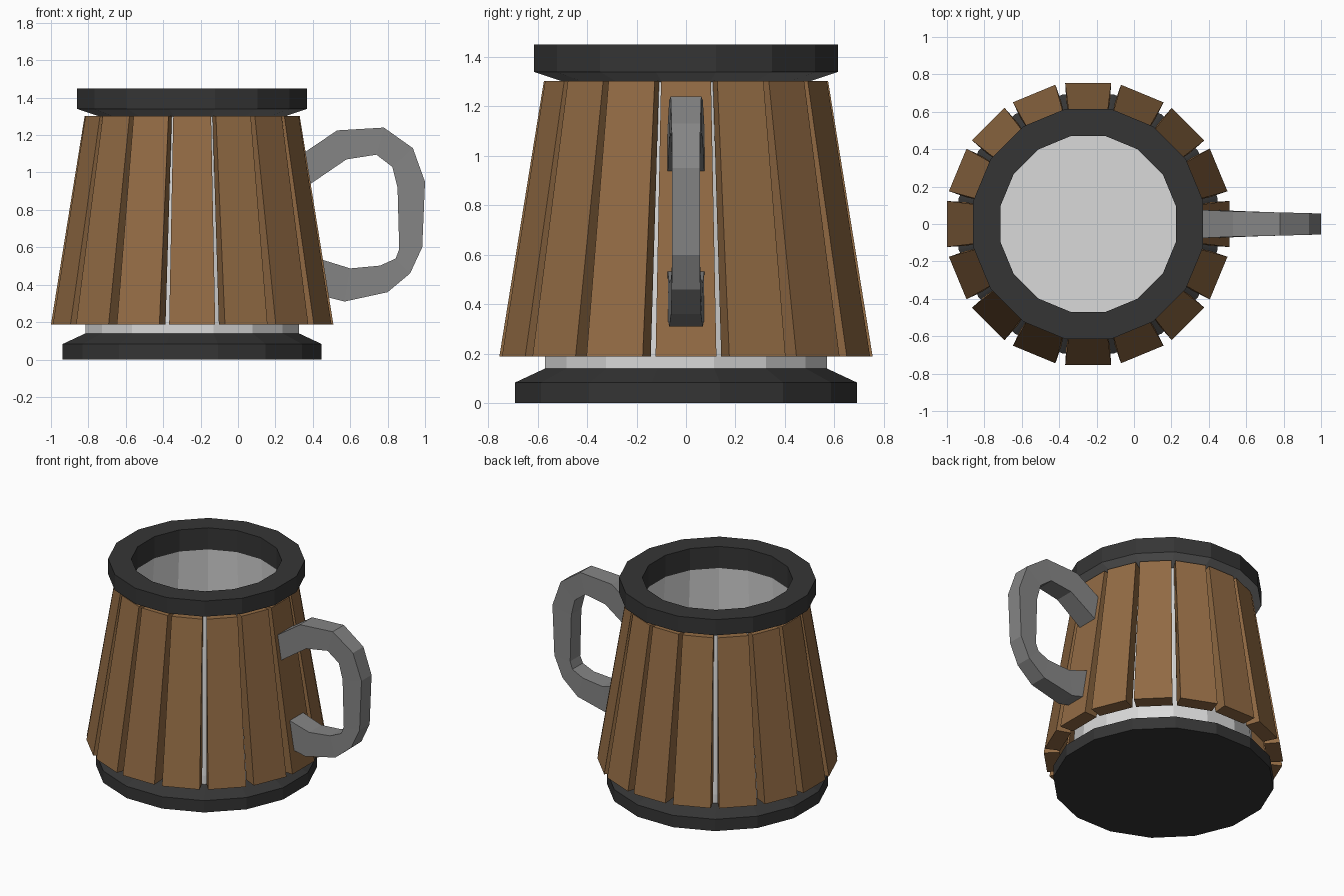
import bpy, bmesh, math
from mathutils import Matrix, Vector

if "Cube" in bpy.data.objects:
    bpy.data.objects.remove(bpy.data.objects["Cube"])

SIDES = 16
CX = -0.245            # axis of the mug body
HALF = math.pi / SIDES


def material(name, rgb):
    m = bpy.data.materials.new(name)
    m.diffuse_color = (*rgb, 1)
    m.use_nodes = True
    m.node_tree.nodes["Principled BSDF"].inputs["Base Color"].default_value = m.diffuse_color
    return m


wood = material("brown wood", (0.29, 0.148, 0.058))
iron = material("dark iron", (0.036, 0.036, 0.036))
steel = material("grey steel", (0.235, 0.235, 0.235))
pale = material("pale liner", (0.70, 0.70, 0.70))


def finish(name, bm, *mats):
    bmesh.ops.remove_doubles(bm, verts=bm.verts, dist=1e-5)
    bmesh.ops.recalc_face_normals(bm, faces=bm.faces)
    me = bpy.data.meshes.new(name)
    bm.to_mesh(me)
    bm.free()
    for m in mats:
        me.materials.append(m)
    ob = bpy.data.objects.new(name, me)
    bpy.context.collection.objects.link(ob)
    return ob


def lathe(name, profile, *mats, closed=False):
    """Spin (flat radius, z) points into a 16-sided solid with flats facing the axes."""
    bm = bmesh.new()
    rings = []
    for r, z in profile:
        R = r / math.cos(HALF)
        if r == 0:
            rings.append([bm.verts.new((CX, 0, z))] * SIDES)
        else:
            rings.append([bm.verts.new((CX + R * math.cos((2 * i + 1) * HALF),
                                        R * math.sin((2 * i + 1) * HALF), z))
                          for i in range(SIDES)])
    pairs = list(zip(rings, rings[1:]))
    if closed:
        pairs.append((rings[-1], rings[0]))
    for a, b in pairs:
        for i in range(SIDES):
            j = (i + 1) % SIDES
            bm.faces.new(list(dict.fromkeys((a[i], a[j], b[j], b[i]))))
    return finish(name, bm, *mats)


def loft(bm, sections):
    """Join four-point sections into a capped bar."""
    rings = [[bm.verts.new(p) for p in s] for s in sections]
    for a, b in zip(rings, rings[1:]):
        for i in range(4):
            j = (i + 1) % 4
            bm.faces.new((a[i], a[j], b[j], b[i]))
    bm.faces.new(rings[0])
    bm.faces.new(rings[-1])


# base foot
lathe("base", [(0, 0), (0.692, 0), (0.692, 0.083), (0.57, 0.14), (0, 0.14)], iron)

# inner cup
lathe("liner", [(0, 0.138), (0.57, 0.138), (0.57, 0.2), (0.485, 1.31),
                (0.472, 1.31), (0.555, 0.15), (0, 0.15)], pale)

# lip ring, with its sloping underside in steel
lip = lathe("lip", [(0.47, 1.45), (0.615, 1.45), (0.615, 1.34),
                    (0.49, 1.298), (0.47, 1.298)], iron, steel, closed=True)
for f in lip.data.polygons:
    if f.normal.z < -0.5:
        f.material_index = 1

# sixteen tapered wooden staves
bm = bmesh.new()
for k in range(SIDES):
    place = Matrix.Translation((CX, 0, 0)) @ Matrix.Rotation(2 * HALF * k, 4, 'Z')
    sections = []
    for z, ro, wo, ri, wi in ((0.188, 0.755, 0.123, 0.655, 0.117),
                              (1.302, 0.575, 0.101, 0.490, 0.085)):
        pts = [(ro, -wo, z), (ro, wo, z), (ri, wi, z), (ri, -wi, z)]
        sections.append([place @ Vector(p) for p in pts])
    loft(bm, sections)
finish("staves", bm, wood)

# handle: outer x,z / inner x,z / half width
path = [(0.36, 1.11, 0.36, 0.92, 0.075), (0.53, 1.225, 0.58, 1.07, 0.068),
        (0.78, 1.24, 0.74, 1.095, 0.062), (0.935, 1.13, 0.825, 1.03, 0.058),
        (1.0, 0.95, 0.853, 0.92, 0.056), (0.985, 0.60, 0.862, 0.59, 0.056),
        (0.92, 0.46, 0.843, 0.54, 0.058), (0.80, 0.36, 0.76, 0.502, 0.061),
        (0.57, 0.31, 0.60, 0.487, 0.068), (0.43, 0.345, 0.43, 0.54, 0.075)]
bm = bmesh.new()
loft(bm, [[(xo, -w, zo), (xo, w, zo), (xi, w, zi), (xi, -w, zi)]
          for xo, zo, xi, zi, w in path])
finish("handle", bm, steel)
